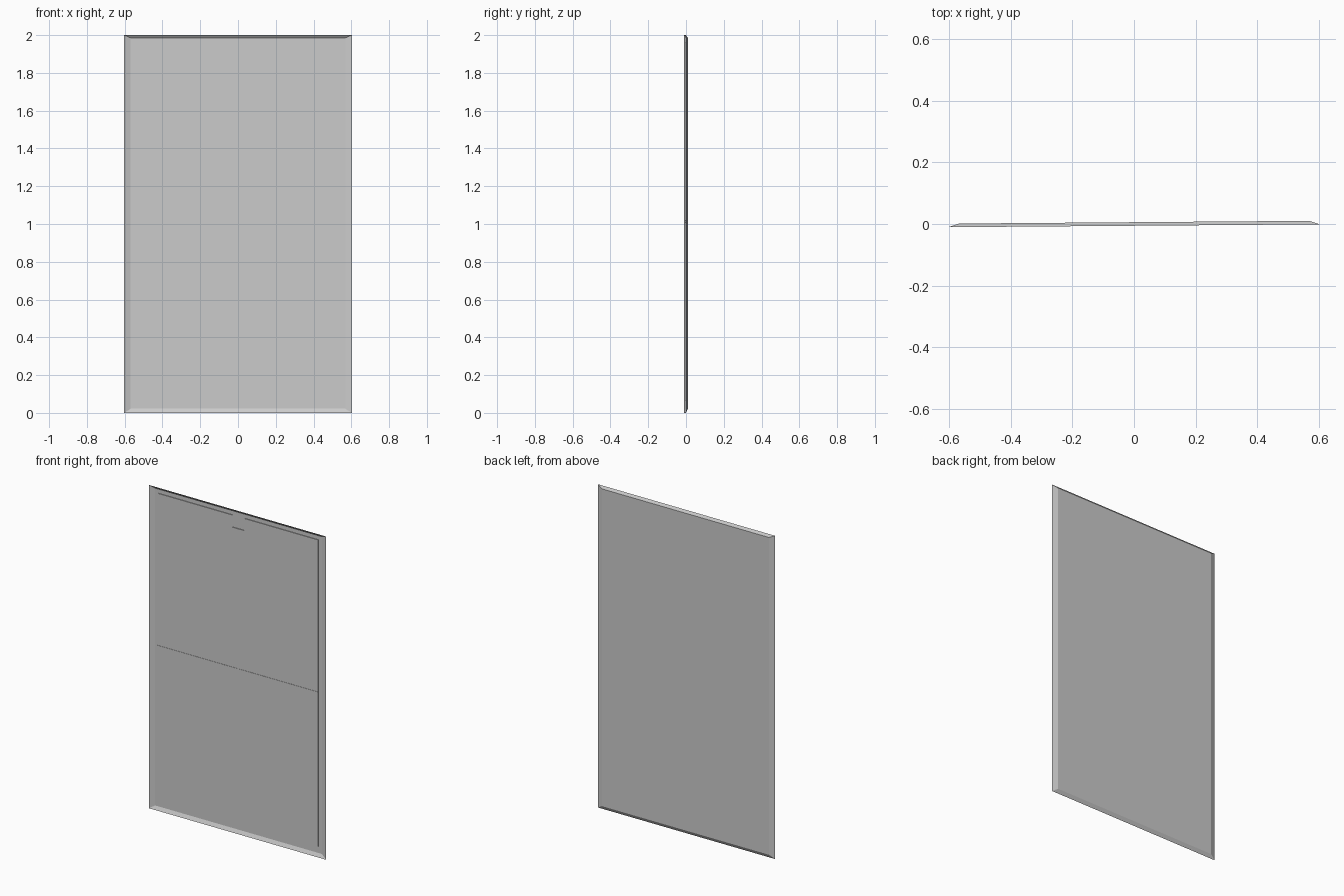
import bpy, bmesh, math
from mathutils import Matrix

if "Cube" in bpy.data.objects:
    bpy.data.objects.remove(bpy.data.objects["Cube"])

TURN = Matrix.Rotation(0.0078, 4, 'Z')   # the panel stands very slightly turned
FRONT, BACK = -0.0057, 0.0058            # depth of the open rim and of the back sheet


def finish(name, bm):
    bmesh.ops.recalc_face_normals(bm, faces=bm.faces)
    bmesh.ops.transform(bm, matrix=TURN, verts=bm.verts)
    mesh = bpy.data.meshes.new(name)
    bm.to_mesh(mesh)
    bm.free()
    obj = bpy.data.objects.new(name, mesh)
    bpy.context.scene.collection.objects.link(obj)
    return obj


def loop(bm, points, y):
    return [bm.verts.new((x, y, z)) for x, z in points]


def bridge(bm, a, b):
    for i in range(len(a)):
        j = (i + 1) % len(a)
        bm.faces.new((a[i], a[j], b[j], b[i]))


def rect(x0, x1, z0, z1):
    return [(x0, z0), (x1, z0), (x1, z1), (x0, z1)]


def raised(name, points, y_back, y_front):
    # flat outline pushed forward, open where it meets the sheet behind
    bm = bmesh.new()
    back, front = loop(bm, points, y_back), loop(bm, points, y_front)
    bridge(bm, back, front)
    bm.faces.new(front)
    return finish(name, bm)


# shallow tray: back sheet with flared walls, open towards the front
bm = bmesh.new()
back = loop(bm, rect(-0.568, 0.568, 0.022, 1.985), BACK)
rim = loop(bm, rect(-0.603, 0.603, 0, 2), FRONT)
bm.faces.new(back)
bridge(bm, back, rim)
finish("tray", bm)

# inner panel with the notch at the middle of its top edge
outline = [(-0.545, 0.065), (0.545, 0.065), (0.545, 1.96), (0.04, 1.96),
           (0.04, 1.885), (-0.04, 1.885), (-0.04, 1.96), (-0.545, 1.96)]
raised("inner_panel", outline, BACK, BACK - 0.004)

# crossing bars
raised("upright_bar", rect(-0.007, 0.007, 0.065, 1.885), BACK - 0.004, BACK - 0.0055)
raised("cross_bar", rect(-0.548, 0.545, 1.005, 1.02), BACK - 0.004, BACK - 0.0057)
